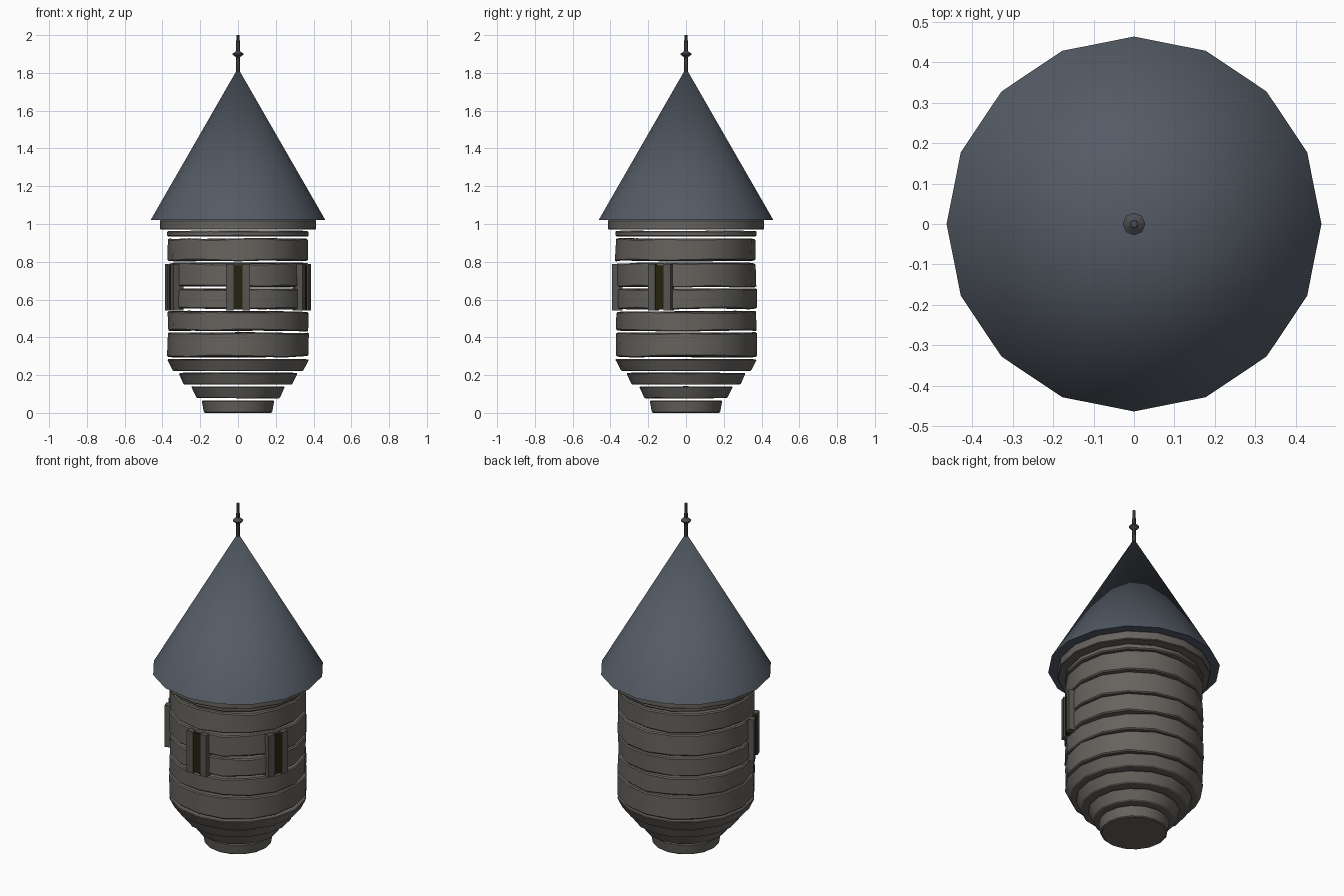
import bpy, bmesh, math, random
from mathutils import Matrix, Vector

if "Cube" in bpy.data.objects:
    bpy.data.objects.remove(bpy.data.objects["Cube"])

random.seed(4)


def material(name, rgb):
    m = bpy.data.materials.new(name)
    m.diffuse_color = (*rgb, 1)
    m.use_nodes = True
    m.node_tree.nodes["Principled BSDF"].inputs["Base Color"].default_value = m.diffuse_color
    return m


STONE = material("warm_grey_stone", (0.135, 0.125, 0.113))
TRIM = material("dark_stone_trim", (0.095, 0.089, 0.080))
SLATE = material("blue_grey_slate", (0.088, 0.105, 0.130))
DARK = material("dark_opening", (0.018, 0.016, 0.004))
IRON = material("dark_iron", (0.070, 0.075, 0.080))


def finish(bm, name, mat, bevel=0, smooth=True):
    bmesh.ops.recalc_face_normals(bm, faces=bm.faces)
    me = bpy.data.meshes.new(name)
    bm.to_mesh(me)
    bm.free()
    ob = bpy.data.objects.new(name, me)
    bpy.context.collection.objects.link(ob)
    me.materials.append(mat)
    if bevel:
        b = ob.modifiers.new("worn_edge", "BEVEL")
        b.width, b.segments, b.limit_method = bevel, 1, "ANGLE"
        b.angle_limit = math.radians(40)
    if smooth:
        bpy.ops.object.select_all(action="DESELECT")
        ob.select_set(True)
        bpy.context.view_layer.objects.active = ob
        bpy.ops.object.shade_smooth_by_angle(angle=math.radians(35))
    return ob


def lathe(name, mat, profile, sides=16, jitter=0.0, bevel=0):
    """Closed solid turned from (radius, height) points; radius 0 is a tip."""
    bm = bmesh.new()
    rings = []
    for r, z in profile:
        if r == 0:
            rings.append([bm.verts.new((0, 0, z))] * sides)
            continue
        ring = []
        for i in range(sides):
            a = 2 * math.pi * i / sides
            rr = r + random.uniform(-jitter, jitter * 0.5)
            zz = z + random.uniform(-jitter, jitter) * 0.8
            ring.append(bm.verts.new((rr * math.cos(a), rr * math.sin(a), zz)))
        rings.append(ring)
    for lo, hi in zip(rings, rings[1:]):
        for i in range(sides):
            j = (i + 1) % sides
            bm.faces.new(list(dict.fromkeys((lo[i], lo[j], hi[j], hi[i]))))
    for r, ring in ((profile[0][0], rings[0]), (profile[-1][0], rings[-1])):
        if r:
            bm.faces.new(ring)
    return finish(bm, name, mat, bevel)


# Stepped corbel base
corbels = [(0.18, 0.192, 0.0, 0.066), (0.22, 0.25, 0.078, 0.140),
           (0.288, 0.315, 0.150, 0.212), (0.345, 0.376, 0.222, 0.284)]
for k, (r0, r1, z0, z1) in enumerate(corbels):
    lathe(f"corbel_{k + 1}", STONE, [(r0, z0), (r1, z1)],
          jitter=0.002 if k else 0, bevel=0.005)

# Uneven stone courses with open joints
courses = [(0.297, 0.423), (0.434, 0.537), (0.550, 0.656),
           (0.668, 0.792), (0.805, 0.922), (0.934, 0.964)]
for k, (z0, z1) in enumerate(courses):
    lathe(f"stone_course_{k + 1}", STONE, [(0.374, z0), (0.374, z1)],
          jitter=0.006 if k < 5 else 0.002, bevel=0.006)

# Cornice, roof and finial
lathe("cornice", STONE, [(0.413, 0.970), (0.413, 1.020)], bevel=0.004)
lathe("cone_roof", SLATE, [(0.463, 1.020), (0, 1.825)])
lathe("finial_rod", IRON, [(0.011, 1.79), (0.009, 2.0)], sides=8)
lathe("finial_knob", IRON, [(0.010, 1.882), (0.028, 1.896),
                            (0.028, 1.902), (0.010, 1.916)], sides=8)


def plate(name, mat, angle, offset, width, r0, r1, z0, z1):
    """Box facing outward at an angle measured from the front."""
    bm = bmesh.new()
    place = (Matrix.Rotation(angle, 4, "Z")
             @ Matrix.Translation((offset, -(r0 + r1) / 2, (z0 + z1) / 2))
             @ Matrix.Diagonal(Vector((width, r1 - r0, z1 - z0, 1))))
    bmesh.ops.create_cube(bm, size=1, matrix=place)
    finish(bm, name, mat, smooth=False)


# Three arrow slits with side jambs
for label, angle in (("front", 0), ("right", 1.2), ("left", -1.2)):
    plate(f"{label}_slit", DARK, angle, 0, 0.05, 0.335, 0.384, 0.548, 0.780)
    for side, s in (("left", -1), ("right", 1)):
        plate(f"{label}_{side}_jamb", TRIM, angle, s * 0.043, 0.040,
              0.335, 0.391, 0.541, 0.787)
